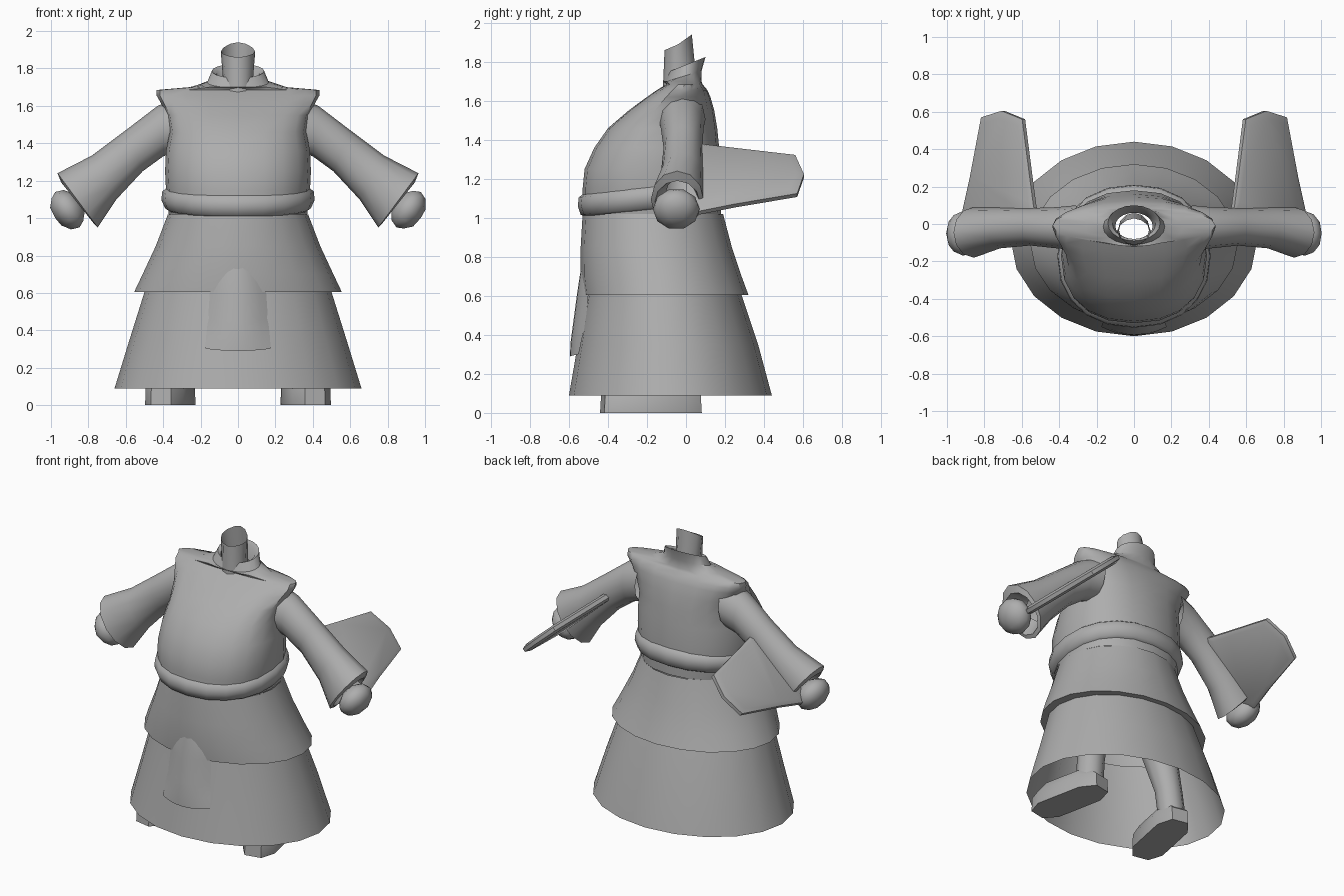
import bpy, bmesh, math
from mathutils import Vector, Matrix

if "Cube" in bpy.data.objects:
    bpy.data.objects.remove(bpy.data.objects["Cube"])

cloth = bpy.data.materials.new("plain_grey")
cloth.diffuse_color = (0.42, 0.42, 0.42, 1)
cloth.use_nodes = True
cloth.node_tree.nodes["Principled BSDF"].inputs["Base Color"].default_value = cloth.diffuse_color


def finish(name, bm, angle=40):
    """Turn a bmesh into a smooth shaded object with sharp creases."""
    mesh = bpy.data.meshes.new(name)
    bm.to_mesh(mesh)
    bm.free()
    ob = bpy.data.objects.new(name, mesh)
    bpy.context.collection.objects.link(ob)
    mesh.materials.append(cloth)
    bpy.ops.object.select_all(action='DESELECT')
    ob.select_set(True)
    bpy.context.view_layer.objects.active = ob
    bpy.ops.object.shade_smooth_by_angle(angle=math.radians(angle))
    return ob


def loft(name, rings, cap_start=False, cap_end=False, angle=40):
    """Skin a list of equally sized point loops."""
    bm = bmesh.new()
    loops = [[bm.verts.new(p) for p in r] for r in rings]
    n = len(loops[0])
    for a, b in zip(loops, loops[1:]):
        for i in range(n):
            j = (i + 1) % n
            bm.faces.new((a[i], a[j], b[j], b[i]))
    if cap_start:
        bm.faces.new(loops[0][::-1])
    if cap_end:
        bm.faces.new(loops[-1])
    return finish(name, bm, angle)


def flat_ring(z, hw, front, back, tilt=0.0, power=2.0, n=20):
    """Horizontal oval from y=front to y=back, optionally tilted up to the back."""
    pts = []
    for i in range(n):
        a = 2 * math.pi * i / n
        c, s = math.cos(a), math.sin(a)
        x = hw * math.copysign(abs(c) ** (2 / power), c)
        y = (front + back) / 2 + (back - front) / 2 * math.copysign(abs(s) ** (2 / power), s)
        pts.append(Vector((x, y, z + tilt * y)))
    return pts


def arm_ring(top, bottom, front, back, side, n=12):
    """Oval around the arm, given by its upper and lower point in x and z."""
    t, b = Vector((top[0], 0, top[1])), Vector((bottom[0], 0, bottom[1]))
    pts = []
    for i in range(n):
        a = side * 2 * math.pi * i / n
        p = (t + b) / 2 + (t - b) / 2 * math.cos(a)
        p.y = (front + back) / 2 - (back - front) / 2 * math.sin(a)
        p.x *= side
        pts.append(p)
    return pts


# Two-tier skirt, open at the hem
loft("skirt", [flat_ring(*r) for r in (
    (0.09, 0.66, -0.60, 0.44), (0.35, 0.58, -0.555, 0.37), (0.605, 0.50, -0.515, 0.285),
    (0.605, 0.555, -0.53, 0.32), (0.70, 0.51, -0.54, 0.285), (0.85, 0.44, -0.54, 0.235),
    (1.02, 0.375, -0.53, 0.19))])

# Robe top with flared shoulders and a short raised collar
loft("robe_top", [flat_ring(*r) for r in (
    (1.02, 0.37, -0.53, 0.18, 0, 2.2), (1.15, 0.385, -0.53, 0.18, 0, 2.3),
    (1.25, 0.39, -0.52, 0.18, 0, 2.3), (1.36, 0.385, -0.47, 0.17, 0, 2.3),
    (1.46, 0.365, -0.40, 0.16, 0, 2.4), (1.55, 0.38, -0.295, 0.145, 0, 2.5),
    (1.62, 0.415, -0.20, 0.125, 0, 2.5), (1.655, 0.435, -0.15, 0.11, 0, 2.4),
    (1.685, 0.435, -0.10, 0.085, 0, 2.2), (1.70, 0.26, -0.12, 0.08),
    (1.73, 0.165, -0.11, 0.08, 0.3), (1.785, 0.14, -0.09, 0.10, 0.4),
    (1.77, 0.115, -0.08, 0.08, 0.4), (1.70, 0.10, -0.08, 0.06, 0.3))])

# Belt roll around the waist
loft("belt", [flat_ring(*r, 0.1, 2.2) for r in (
    (1.06, 0.37, -0.52, 0.18), (1.07, 0.39, -0.54, 0.20), (1.115, 0.41, -0.555, 0.21),
    (1.16, 0.405, -0.55, 0.205), (1.18, 0.38, -0.52, 0.18))], angle=60)

# Open neck with its rim rising to the back and dipping at the front
neck = [flat_ring(1.64, 0.085, -0.12, 0.06, 0, 2, 12), flat_ring(1.74, 0.08, -0.115, 0.05, 0, 2, 12),
        flat_ring(1.89, 0.092, -0.11, 0.03, 0, 1.7, 12)]
for p in neck[-1]:
    p.z += 0.05 * max(0, p.y + 0.04) / 0.07 - 0.03 * max(0, -0.04 - p.y) / 0.07
loft("neck", neck)

# Hanging front cloth, bulging along its middle
bm = bmesh.new()
rows = []
for z, hw, mid, edge in ((0.78, 0.08, -0.53, -0.49), (0.70, 0.12, -0.545, -0.50),
                         (0.60, 0.15, -0.56, -0.50), (0.45, 0.16, -0.58, -0.515),
                         (0.36, 0.17, -0.592, -0.535), (0.29, 0.175, -0.595, -0.55)):
    row = []
    for k in range(-4, 5):
        t = k / 4
        row.append(bm.verts.new((hw * t, edge + (mid - edge) * (1 - t * t), z + 0.012 * t * t)))
    rows.append(row)
for a, b in zip(rows, rows[1:]):
    for k in range(8):
        bm.faces.new((a[k], b[k], b[k + 1], a[k + 1]))
finish("front_cloth", bm)

for side, tag in ((1, "left"), (-1, "right")):
    # Wide sleeve, turned in at the cuff
    loft(tag + "_sleeve", [arm_ring(*r, side) for r in (
        ((0.30, 1.65), (0.32, 1.36), -0.14, 0.10), ((0.43, 1.60), (0.40, 1.33), -0.13, 0.09),
        ((0.60, 1.47), (0.51, 1.25), -0.115, 0.085), ((0.78, 1.335), (0.65, 1.10), -0.13, 0.09),
        ((0.965, 1.24), (0.75, 0.95), -0.18, 0.09), ((0.945, 1.19), (0.77, 0.97), -0.16, 0.07),
        ((0.80, 1.20), (0.72, 1.08), -0.10, 0.04))])

    # Thin sleeve tail reaching backwards, sloping along the arm
    outline = [(0.51, 0.0), (0.53, 0.10), (0.55, 0.25), (0.59, 0.56), (0.70, 0.605),
               (0.81, 0.57), (0.87, 0.25), (0.91, 0.07), (0.88, 0.0)]
    normal = Vector((0.67 * side, 0, 0.74))
    base = [Vector((x * side, y, 1.215 - 0.9 * (x - 0.70))) for x, y in outline]
    if side < 0:
        base.reverse()
    centre = sum(base, Vector()) / len(base)
    inner = [centre + (p - centre) * 0.88 for p in base]
    loft(tag + "_sleeve_tail", [[p - normal * 0.025 for p in inner], [p - normal * 0.012 for p in base],
                                [p + normal * 0.012 for p in base], [p + normal * 0.025 for p in inner]],
         True, True, 50)

    # Closed fist
    bm = bmesh.new()
    bmesh.ops.create_icosphere(bm, subdivisions=2, radius=1, matrix=(
        Matrix.Translation((0.912 * side, -0.05, 1.045)) @ Matrix.Rotation(side * 0.6, 4, 'Y')
        @ Matrix.Diagonal((0.083, 0.12, 0.115, 1))))
    finish(tag + "_hand", bm)

    # Foot block turned outwards
    sole = [(-0.055, -0.26), (0.055, -0.26), (0.105, -0.17), (0.105, 0.15),
            (0.055, 0.25), (-0.055, 0.25), (-0.105, 0.15), (-0.105, -0.17)]
    turn = Matrix.Rotation(side * 0.2, 3, 'Z')
    def foot_ring(z, k):
        return [turn @ Vector((x * k, y * k, 0)) + Vector((0.36 * side, -0.175, z)) for x, y in sole]
    loft(tag + "_foot", [foot_ring(0, 1), foot_ring(0.09, 0.98), foot_ring(0.14, 0.75)], True, True)

    # Lower leg rising inside the skirt
    leg = []
    for z, r, x, y in ((0.06, 0.085, 0.33, -0.03), (0.25, 0.085, 0.31, -0.04), (0.50, 0.11, 0.27, -0.08)):
        leg.append([Vector((side * x + r * math.cos(i * math.pi / 5), y + r * math.sin(i * math.pi / 5), z))
                    for i in range(10)])
    loft(tag + "_leg", leg)
